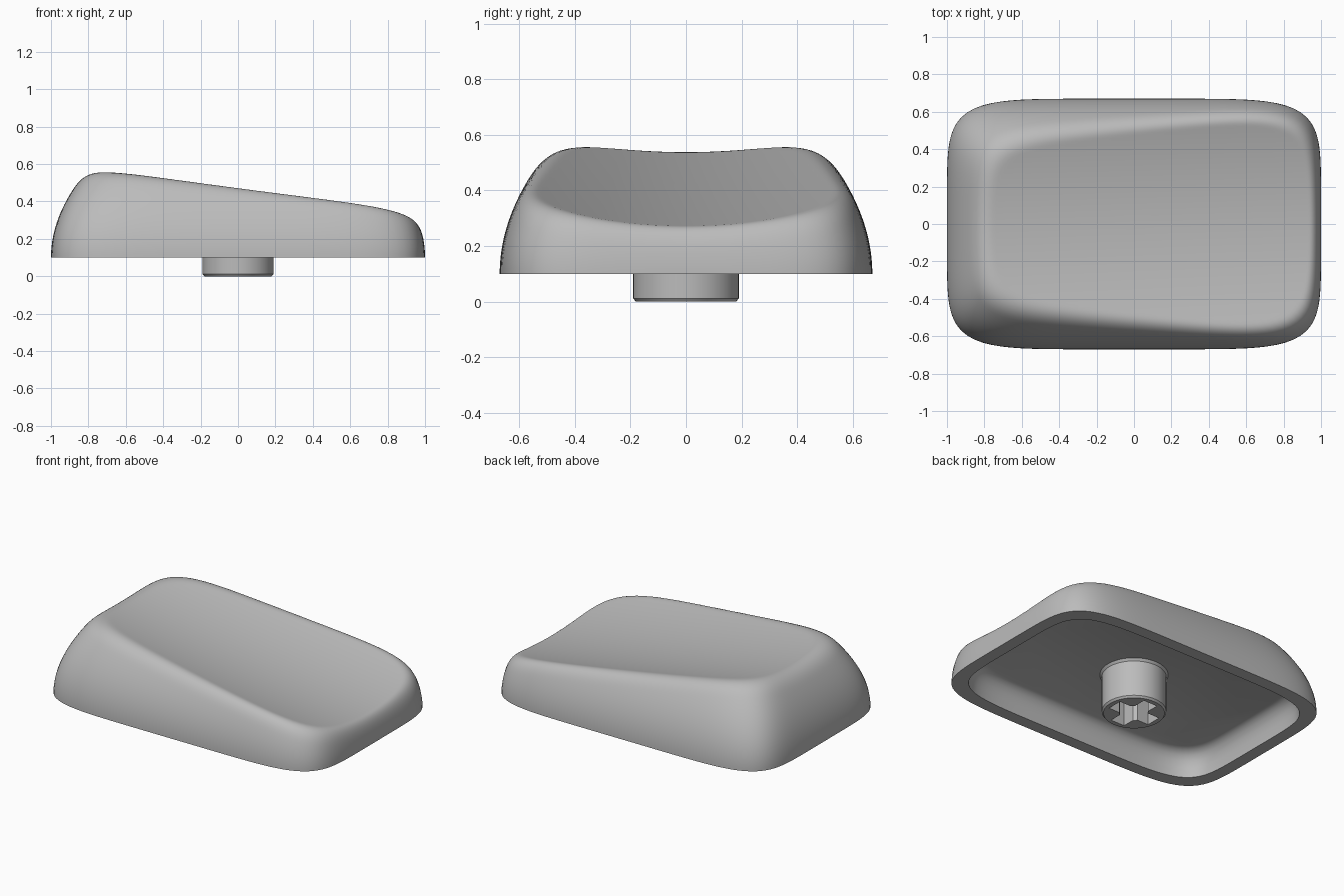
import bpy, bmesh, math

cube = bpy.data.objects.get("Cube")
if cube:
    bpy.data.objects.remove(cube, do_unlink=True)

SIDES = 160
BASE_Z = 0.1
CEILING_Z = 0.26

grey = bpy.data.materials.new("mid grey")
grey.use_nodes = True
grey.diffuse_color = (0.5, 0.5, 0.5, 1)
grey.node_tree.nodes["Principled BSDF"].inputs["Base Color"].default_value = (0.5, 0.5, 0.5, 1)


def add_object(name, bm):
    bmesh.ops.recalc_face_normals(bm, faces=bm.faces)
    mesh = bpy.data.meshes.new(name)
    bm.to_mesh(mesh)
    bm.free()
    mesh.materials.append(grey)
    obj = bpy.data.objects.new(name, mesh)
    bpy.context.collection.objects.link(obj)
    return obj


def make_active(obj):
    bpy.ops.object.select_all(action='DESELECT')
    obj.select_set(True)
    bpy.context.view_layer.objects.active = obj


def outline(half_x, half_y, power=6):
    """Rounded rectangle with gently bowed sides."""
    points = []
    for i in range(SIDES):
        a = 2 * math.pi * i / SIDES
        c, s = math.cos(a), math.sin(a)
        r = (abs(c) ** power + abs(s) ** power) ** (-1 / power)
        points.append((half_x * r * c, half_y * r * s))
    return points


def top_height(x, y, inset):
    """Curved wall blended softly into a sloping scooped top."""
    wall = BASE_Z + 1.06 * math.sqrt(inset)
    dish = 0.41 - 0.158 * x + 0.012 * x * x + 0.25 * y * y
    blend = 0.09
    h = max(blend - abs(wall - dish), 0) / blend
    return min(wall, dish) - h * h * blend / 4


def bridge(bm, lower, upper):
    n = len(lower)
    for i in range(n):
        j = (i + 1) % n
        bm.faces.new((lower[i], lower[j], upper[j], upper[i]))


# Cap shell: outer wall and scooped top
bm = bmesh.new()
rings = []
WALL_STEPS, TOP_STEPS, MAX_INSET = 32, 12, 0.32
for k in range(WALL_STEPS + 1):
    d = MAX_INSET * (k / WALL_STEPS) ** 2
    rings.append([bm.verts.new((x, y, top_height(x, y, d)))
                  for x, y in outline(1 - d, 0.67 - d, 6 - 3 * d)])
for k in range(1, TOP_STEPS):
    s = 1 - k / TOP_STEPS
    rings.append([bm.verts.new((x, y, top_height(x, y, MAX_INSET)))
                  for x, y in outline((1 - MAX_INSET) * s, (0.67 - MAX_INSET) * s, 5)])
for lower, upper in zip(rings, rings[1:]):
    bridge(bm, lower, upper)
bm.faces.new(rings[-1])

# Bottom rim, inner wall and flat ceiling of the hollow
inner = [rings[0]]
hollow = [(0.08, BASE_Z), (0.085, 0.16), (0.095, 0.2), (0.11, 0.23),
          (0.13, 0.25), (0.155, CEILING_Z)]
for d, z in hollow:
    inner.append([bm.verts.new((x, y, z)) for x, y in outline(1 - d, 0.67 - d)])
for lower, upper in zip(inner, inner[1:]):
    bridge(bm, lower, upper)
bm.faces.new(inner[-1])
cap = add_object("cap_shell", bm)

# Round stem with a chamfered foot and a small flare at the ceiling
bm = bmesh.new()
stem_rings = []
for radius, z in [(0.18, 0), (0.19, 0.012), (0.19, 0.245), (0.205, CEILING_Z + 0.005)]:
    stem_rings.append([bm.verts.new((radius * math.cos(math.tau * i / 64),
                                     radius * math.sin(math.tau * i / 64), z))
                       for i in range(64)])
for lower, upper in zip(stem_rings, stem_rings[1:]):
    bridge(bm, lower, upper)
bm.faces.new(stem_rings[0])
bm.faces.new(stem_rings[-1])
stem = add_object("stem", bm)

# Cross-shaped socket cut into the stem
ARM, HALF = 0.15, 0.05
quarter = [(ARM, -HALF), (ARM, HALF), (HALF + 0.02, HALF), (HALF, HALF + 0.02)]
bm = bmesh.new()
section = []
for turn in range(4):
    c, s = round(math.cos(turn * math.pi / 2)), round(math.sin(turn * math.pi / 2))
    section += [bm.verts.new((x * c - y * s, x * s + y * c, -0.05)) for x, y in quarter]
face = bm.faces.new(section)
extruded = bmesh.ops.extrude_face_region(bm, geom=[face])["geom"]
bmesh.ops.translate(bm, vec=(0, 0, 0.28),
                    verts=[v for v in extruded if isinstance(v, bmesh.types.BMVert)])
cutter = add_object("socket_cutter", bm)
cutter.hide_render = True
cut = stem.modifiers.new("socket", 'BOOLEAN')
cut.operation = 'DIFFERENCE'
cut.solver = 'EXACT'
cut.object = cutter
make_active(stem)
bpy.ops.object.modifier_apply(modifier=cut.name)
bpy.data.objects.remove(cutter, do_unlink=True)

# Smooth shading with crisp rims
for obj in (cap, stem):
    make_active(obj)
    bpy.ops.object.shade_smooth_by_angle(angle=math.radians(35))
